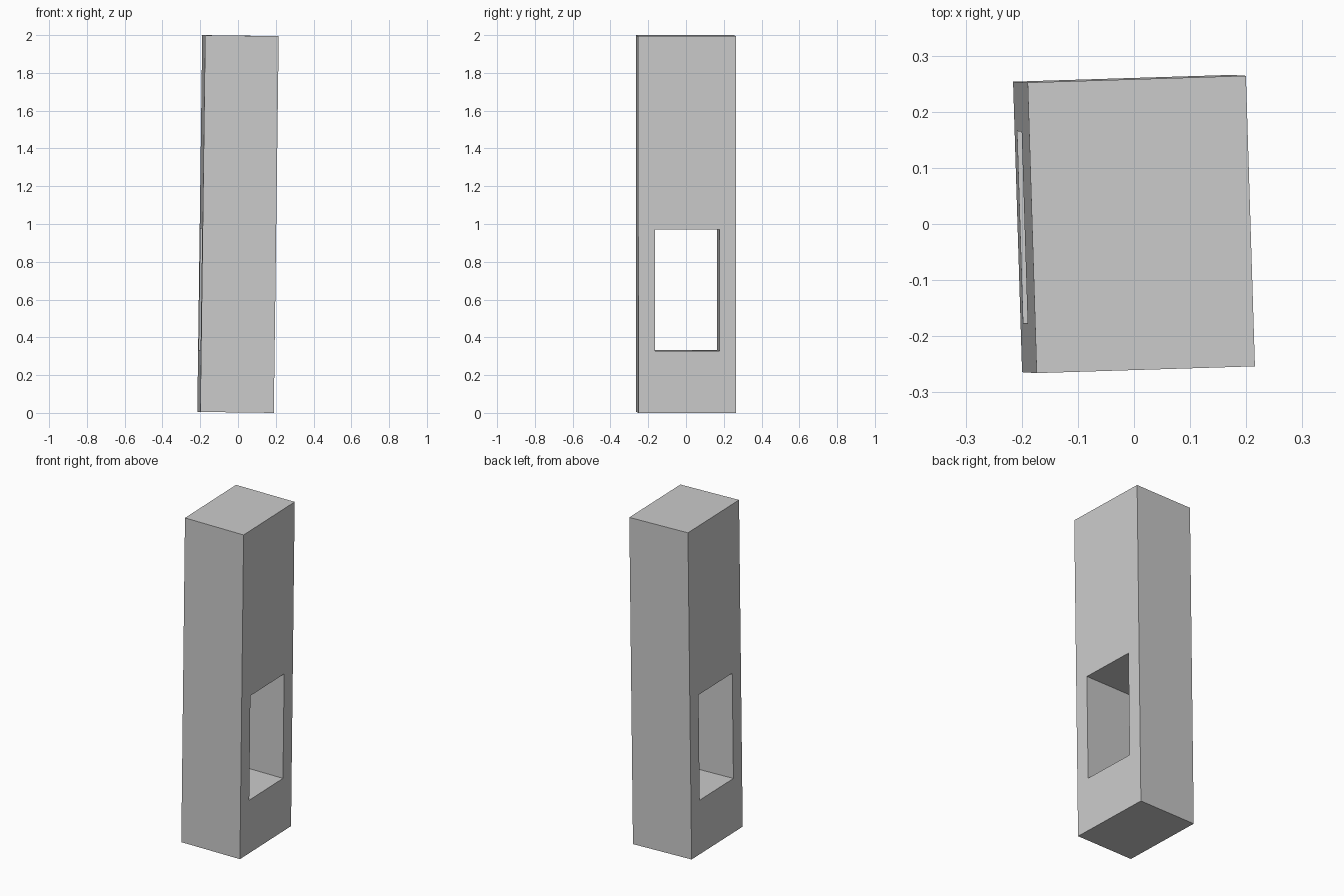
import bpy, bmesh

if "Cube" in bpy.data.objects:
    bpy.data.objects.remove(bpy.data.objects["Cube"])

# Post dimensions (half sizes) and the window through it, in local space
HX, HY, HZ = 0.1946, 0.259, 0.9972
WY, W_LOW, W_HIGH = 0.171, -0.669, -0.0265


def rectangle(bm, x, half_y, low, high):
    return [bm.verts.new((x, y, z)) for y, z in
            ((-half_y, low), (half_y, low), (half_y, high), (-half_y, high))]


# Square post: outer and inner rectangle on each side, bridged by quads
bm = bmesh.new()
loops = []
for x in (-HX, HX):
    loops.append((rectangle(bm, x, HY, -HZ, HZ),
                  rectangle(bm, x, WY, W_LOW, W_HIGH)))
(left_out, left_in), (right_out, right_in) = loops

for a, b in ((left_out, right_out), (right_out, right_in),
             (right_in, left_in), (left_in, left_out)):
    for i in range(4):
        j = (i + 1) % 4
        bm.faces.new((a[i], a[j], b[j], b[i]))
bmesh.ops.recalc_face_normals(bm, faces=bm.faces[:])

mesh = bpy.data.meshes.new("window_post")
bm.to_mesh(mesh)
bm.free()

# Slight lean and turn of the whole post
post = bpy.data.objects.new("window_post", mesh)
post.rotation_euler = (0.0012, 0.013, 0.031)
post.location = (0, 0, 1)
bpy.context.collection.objects.link(post)
